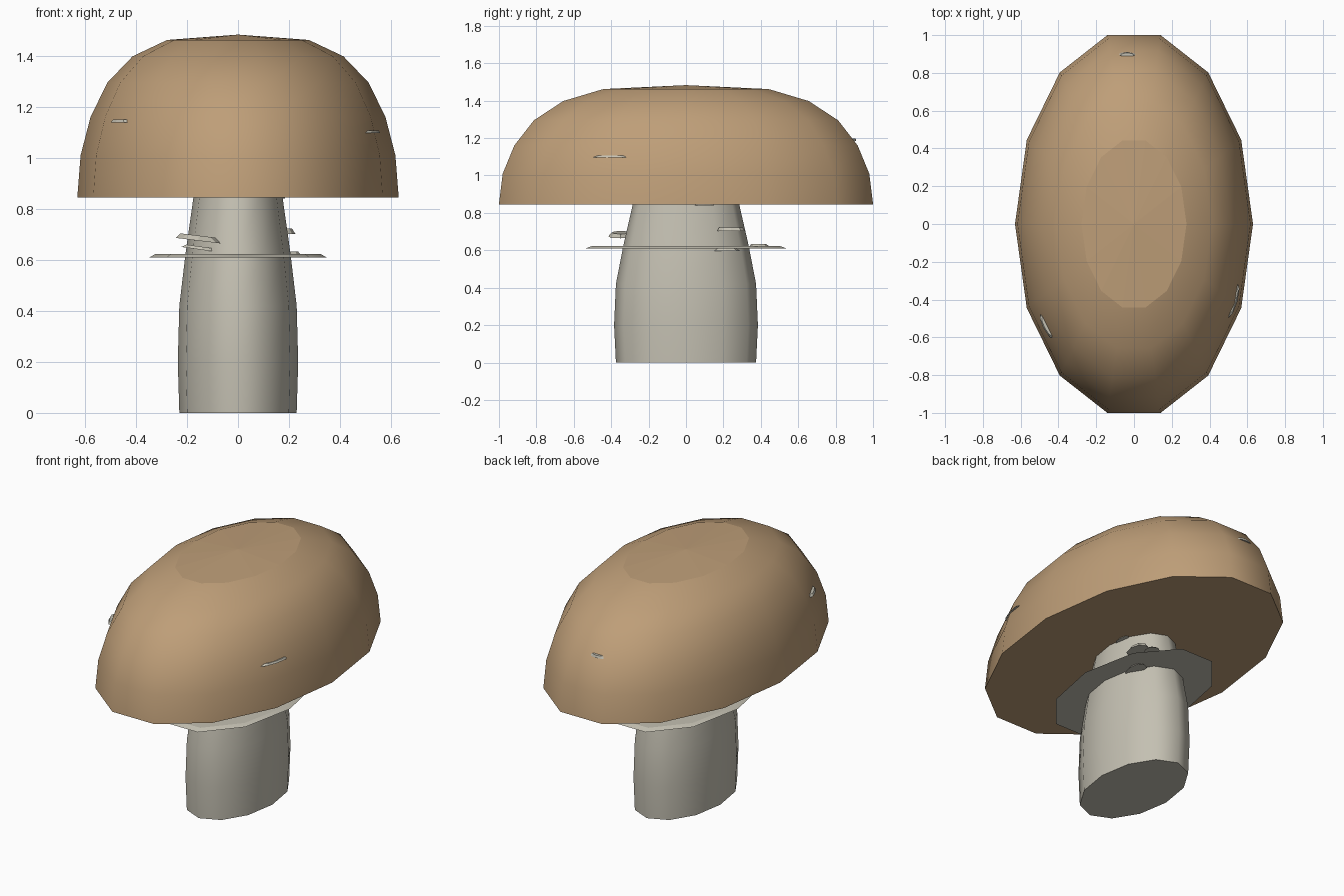
import bpy, bmesh, math, random
from mathutils import Vector, Matrix

if "Cube" in bpy.data.objects:
    bpy.data.objects.remove(bpy.data.objects["Cube"])

random.seed(4)
STRETCH = 1.629  # everything round is stretched along y


def material(name, rgb):
    m = bpy.data.materials.new(name)
    m.diffuse_color = (*rgb, 1)
    m.use_nodes = True
    m.node_tree.nodes["Principled BSDF"].inputs["Base Color"].default_value = m.diffuse_color
    return m


TAN = material("tan", (0.515, 0.342, 0.188))
GREY = material("warm grey", (0.552, 0.527, 0.445))


def finish(name, bm, mat):
    bmesh.ops.recalc_face_normals(bm, faces=bm.faces)
    mesh = bpy.data.meshes.new(name)
    bm.to_mesh(mesh)
    bm.free()
    mesh.materials.append(mat)
    ob = bpy.data.objects.new(name, mesh)
    bpy.context.collection.objects.link(ob)
    return ob


def lathe(name, profile, sides, mat, apex=None):
    """Stretched turned shape from (radius, z) points, with smooth walls and flat ends."""
    bm = bmesh.new()
    rings = []
    for r, z in profile:
        rings.append([bm.verts.new((r * math.cos(a), r * STRETCH * math.sin(a), z))
                      for a in (2 * math.pi * i / sides for i in range(sides))])
    for low, high in zip(rings, rings[1:]):
        for i in range(sides):
            j = (i + 1) % sides
            bm.faces.new((low[i], low[j], high[j], high[i])).smooth = True
    bm.faces.new(rings[0])
    if apex is None:
        bm.faces.new(rings[-1])
    else:
        tip = bm.verts.new((0, 0, apex))
        for i in range(sides):
            bm.faces.new((rings[-1][i], rings[-1][(i + 1) % sides], tip))
    # keep both end rims crisp
    for ring in (rings[0], rings[-1]):
        for i in range(sides):
            bm.edges.get((ring[i], ring[(i + 1) % sides])).smooth = False
    return finish(name, bm, mat)


def flake(name, centre, size, turn, tilt=0.0):
    """Thin ragged chip, long along its own x."""
    bm = bmesh.new()
    bmesh.ops.create_cone(bm, cap_ends=True, segments=8, radius1=0.5, radius2=0.38, depth=1)
    for v in bm.verts:
        k = random.uniform(0.85, 1.05)
        v.co = Vector((v.co.x * k * size[0], v.co.y * k * size[1], v.co.z * size[2]))
    bm.transform(Matrix.Translation(centre)
                 @ Matrix.Rotation(math.radians(turn), 4, 'Z')
                 @ Matrix.Rotation(math.radians(tilt), 4, 'Y'))
    return finish(name, bm, GREY)


# Cap: dome with a shallow flat-shaded crown
lathe("cap", [(0.63, 0.845), (0.617, 1.01), (0.578, 1.16), (0.512, 1.295),
              (0.413, 1.398), (0.278, 1.462)], 14, TAN, apex=1.483)

# Stem: slightly bulging, narrowing under the cap
lathe("stem", [(0.23, 0), (0.236, 0.2), (0.23, 0.42), (0.205, 0.63), (0.174, 0.85)], 12, GREY)

# Ring: thin bevelled skirt round the stem
lathe("stem_ring", [(0.347, 0.61), (0.325, 0.622)], 10, GREY)

# Chips poking out of the cap
flake("cap_chip_left", (-0.46, -0.54, 1.145), (0.16, 0.045, 0.012), -62)
flake("cap_chip_right", (0.525, -0.405, 1.102), (0.20, 0.045, 0.010), 75)
flake("cap_chip_back", (-0.037, 0.895, 1.19), (0.10, 0.03, 0.014), 0)

# Loose scraps around the stem
flake("stem_scrap_front_upper", (-0.155, -0.35, 0.685), (0.19, 0.14, 0.02), 0, 7)
flake("stem_scrap_front_lower", (-0.14, -0.26, 0.645), (0.16, 0.08, 0.012), 0, 8)
flake("stem_scrap_side", (0.175, 0.24, 0.712), (0.16, 0.11, 0.02), 90)
flake("stem_scrap_below_ring", (0.17, 0.215, 0.602), (0.17, 0.09, 0.014), 90)
flake("stem_scrap_on_ring", (0.20, 0.39, 0.627), (0.11, 0.10, 0.012), 90)
flake("stem_scrap_top", (0.165, 0.10, 0.845), (0.11, 0.04, 0.01), 90)
